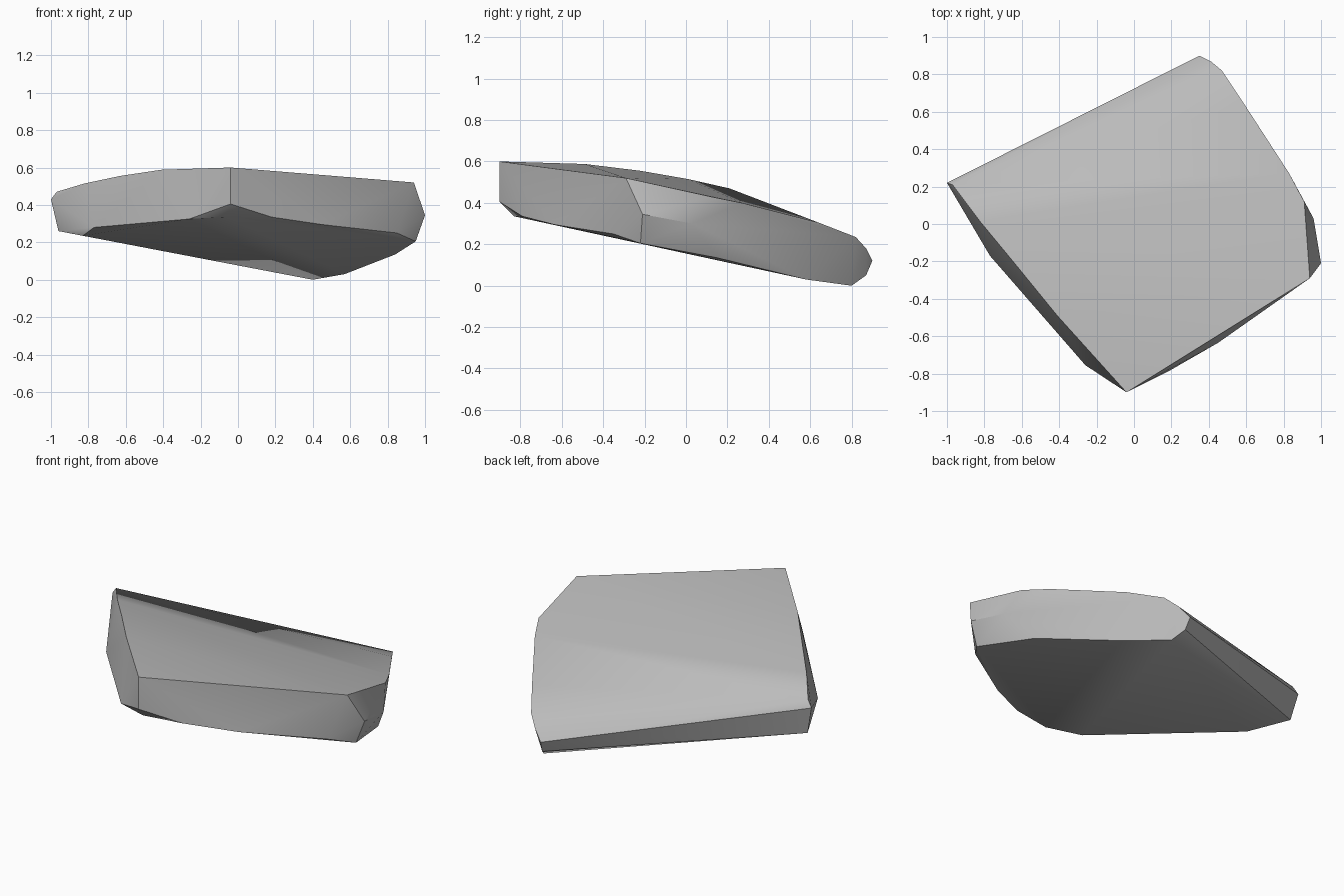
import bpy
import bmesh
from math import radians
from mathutils import Vector

# Remove the default object
default_cube = bpy.data.objects.get("Cube")
if default_cube:
    bpy.data.objects.remove(default_cube, do_unlink=True)


def flat_material(name, colour):
    """Plain single-colour material, same in viewport and render."""
    material = bpy.data.materials.new(name)
    material.use_nodes = True
    material.diffuse_color = colour
    shader = material.node_tree.nodes["Principled BSDF"]
    shader.inputs["Base Color"].default_value = colour
    shader.inputs["Roughness"].default_value = 0.9
    return material


def hull_stone(name, outlines, material, sharp_angle):
    """Wrap a convex stone around a set of outlines and shade it."""
    mesh = bpy.data.meshes.new(name)
    stone = bpy.data.objects.new(name, mesh)
    bpy.context.collection.objects.link(stone)

    bm = bmesh.new()
    for outline in outlines:
        for corner in outline:
            bm.verts.new(Vector(corner))
    hull = bmesh.ops.convex_hull(bm, input=bm.verts[:])
    leftovers = {item for item in hull["geom_interior"] + hull["geom_unused"]
                 if isinstance(item, bmesh.types.BMVert) and item.is_valid}
    bmesh.ops.delete(bm, geom=list(leftovers), context="VERTS")
    bmesh.ops.recalc_face_normals(bm, faces=bm.faces[:])
    bm.to_mesh(mesh)
    bm.free()

    mesh.materials.append(material)
    bpy.ops.object.select_all(action="DESELECT")
    stone.select_set(True)
    bpy.context.view_layer.objects.active = stone
    bpy.ops.object.shade_smooth_by_angle(angle=sharp_angle)
    return stone


# Gently sloping upper face, from the front tip round to the low back corner
upper_rim = [
    (-.04, -.9, .6), (.94, -.29, .52), (.91, .12, .43), (.83, .27, .4),
    (.59, .64, .305), (.47, .82, .235), (.41, .87, .18), (.35, .9, .12),
    (-1, .22, .43), (-.97, .21, .47), (-.82, .01, .515),
    (-.63, -.22, .555), (-.41, -.49, .588),
]

# Widest points of the chipped right-hand end
end_chip = [(1, -.21, .345), (.96, .03, .3), (.95, -.22, .205)]

# Undercut below the two front edges
front_undercut = [
    (-.77, -.17, .28), (-.26, -.755, .325), (-.04, -.9, .405),
    (-.06, -.83, .335), (.18, -.79, .335), (.45, -.635, .295),
    (.85, -.35, .25),
]

# Tilted underside, resting on the low back corner
underside_rim = [
    (.84, .15, .135), (.57, .58, .03), (.4, .8, 0), (.36, .87, .05),
    (-.83, -.02, .235), (-.96, .2, .26),
]

stone_grey = flat_material("stone grey", (.5, .5, .5, 1))
hull_stone("rock_slab",
           [upper_rim, end_chip, front_undercut, underside_rim],
           stone_grey, radians(30))
